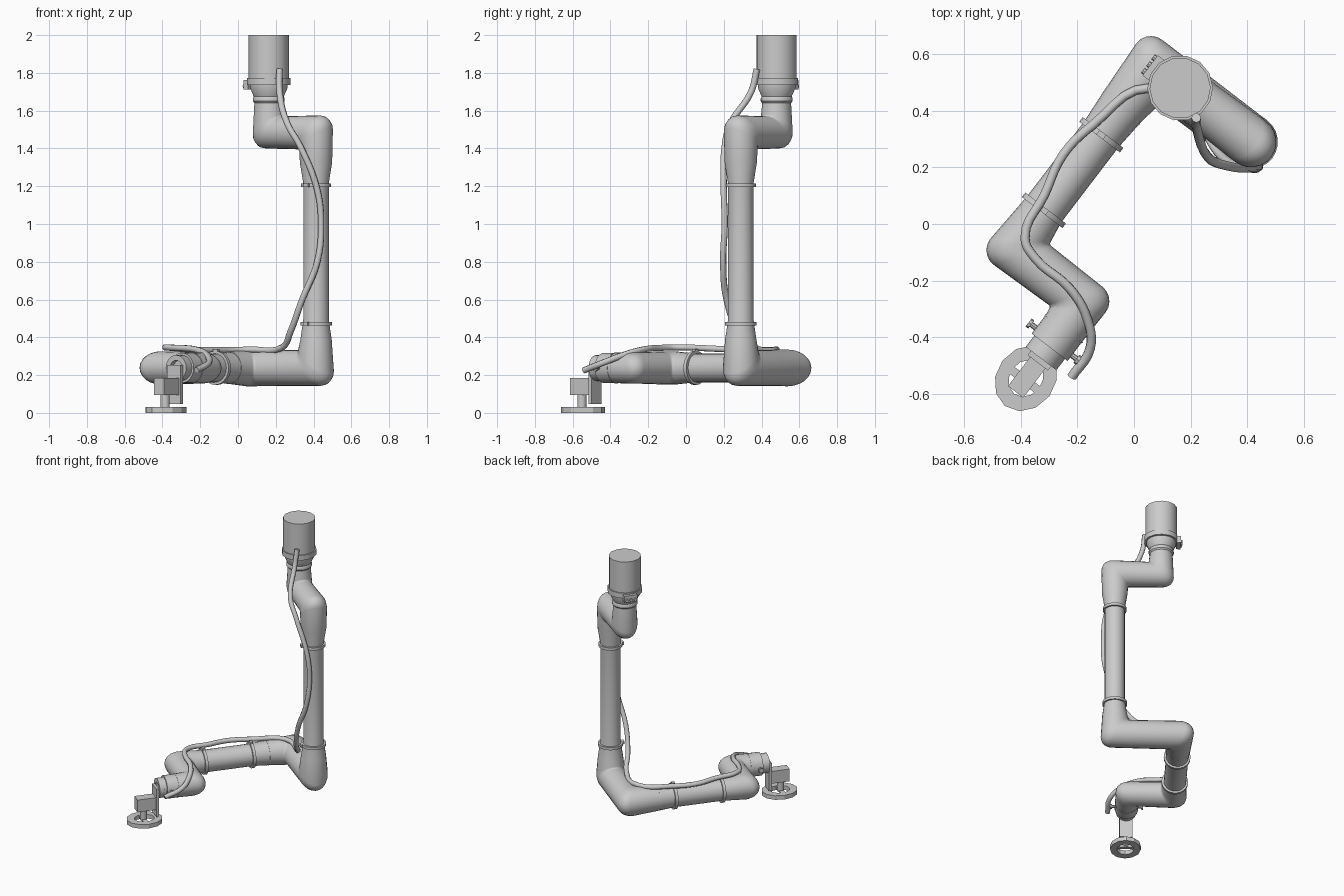
import bpy, bmesh, math
from mathutils import Vector as V, Matrix

if "Cube" in bpy.data.objects:
    bpy.data.objects.remove(bpy.data.objects["Cube"])

Z = V((0, 0, 1))
D1 = V((0.796, -0.605, 0)).normalized()     # along the offset links
D2 = V((-0.605, -0.796, 0)).normalized()    # along forearm and wrist
B = V((0.163, 0.480, 0))
S = V((0.413, 0.290, 0))
ELBOW = V((0.066, 0.554, 0.238))
WRIST1 = V((-0.424, -0.088, 0.238))
WRIST2 = V((-0.177, -0.276, 0.238))


def finish(name, bm, smooth=True):
    bmesh.ops.recalc_face_normals(bm, faces=bm.faces)
    me = bpy.data.meshes.new(name)
    bm.to_mesh(me)
    bm.free()
    ob = bpy.data.objects.new(name, me)
    bpy.context.collection.objects.link(ob)
    if smooth:
        bpy.ops.object.select_all(action='DESELECT')
        ob.select_set(True)
        bpy.context.view_layer.objects.active = ob
        bpy.ops.object.shade_smooth_by_angle(angle=math.radians(35))
    return ob


def skin(bm, rings, closed=False):
    vs = [[bm.verts.new(p) for p in r] for r in rings]
    n = len(vs[0])
    pairs = list(zip(vs, vs[1:])) + ([(vs[-1], vs[0])] if closed else [])
    for a, b in pairs:
        for i in range(n):
            j = (i + 1) % n
            bm.faces.new((a[i], a[j], b[j], b[i]))
    if not closed:
        bm.faces.new(vs[0])
        bm.faces.new(vs[-1][::-1])


def lathe(name, origin, axis, profile, n=24, closed=False, sx=1.0, smooth=True):
    """profile: (distance along axis, radius)"""
    u = D2 if abs(axis.z) > 0.5 else Z
    w = axis.cross(u)
    rings = [[origin + axis * t + (u * math.cos(k * math.tau / n) * sx + w * math.sin(k * math.tau / n)) * r
              for k in range(n)] for t, r in profile]
    bm = bmesh.new()
    skin(bm, rings, closed)
    return finish(name, bm, smooth)


def box(name, center, size):
    """size along D1, D2, Z"""
    bm = bmesh.new()
    bmesh.ops.create_cube(bm, size=1)
    rot = Matrix((D1, D2, Z)).transposed()
    for v in bm.verts:
        v.co = center + rot @ V([v.co[i] * size[i] for i in range(3)])
    return finish(name, bm, False)


# Jointed arm: one tube with filleted mitre corners
def arm(path, corner_r, mids, n=24):
    a = (path[1] - path[0]).normalized()
    u = D1.copy()
    w = a.cross(u)
    offs = [u * math.cos(k * math.tau / n) + w * math.sin(k * math.tau / n) for k in range(n)]
    rings = []
    for i in range(len(path) - 1):
        a = (path[i + 1] - path[i]).normalized()
        for t, r in mids[i]:
            rings.append([path[i] + a * t + o * r for o in offs])
        if i == len(path) - 2:
            break
        b = (path[i + 2] - path[i + 1]).normalized()
        c, r, side = path[i + 1], corner_r[i], a.cross(b)
        for s in range(6):
            phi = s * math.pi / 10
            ring = []
            for o in offs:
                k = -o.dot(b)
                f = 0.038 + 0.027 * k
                p = c + (a - b) * k * r + side * o.dot(side) * r
                ring.append(p - a * f * (1 - math.sin(phi)) + b * f * (1 - math.cos(phi)))
            rings.append(ring)
        offs = [a * -o.dot(b) + side * o.dot(side) for o in offs]
    bm = bmesh.new()
    skin(bm, rings)
    finish("jointed_arm", bm)


path = [B + Z * 1.75, B + Z * 1.485, S + Z * 1.485, S + Z * 0.238,
        ELBOW, WRIST1, WRIST2, WRIST2 + D2 * 0.22]
mids = [[(0, .1), (.03, .1), (.075, .08), (.085, .085), (.1, .085), (.11, .077)],
        [],
        [(.16, .086), (.27, .068), (.99, .068), (1.10, .084)],
        [],
        [(.17, .086), (.30, .076), (.63, .076)],
        [],
        [(.12, .08), (.2, .08), (.2, .068), (.22, .068)]]
arm(path, [.085, .09, .095, .097, .088, .083], mids)

# Base mount and its collar
lathe("base_mount", B + Z * 1.77, Z, [(0, .108), (.23, .108)], n=14)
lathe("base_collar", B + Z * 1.735, Z, [(0, .116), (.038, .116)], n=14)

# Connector block with plugs on the base
box("base_connector", B - D1 * .118 + Z * 1.738, (.03, .09, .05))
for k in (-1, 0, 1):
    lathe(f"base_plug_{k + 1}", B - D1 * .125 + D2 * .03 * k + Z * 1.73, -D1, [(0, .011), (.018, .011)], n=8)

# Cable collars with clips
for i, (c, ax, r, out) in enumerate([
        (S + Z * 1.205, Z, .08, D2), (S + Z * .472, Z, .084, D2),
        (ELBOW + D2 * .30, D2, .09, Z), (ELBOW + D2 * .635, D2, .09, Z)]):
    lathe(f"collar_{i}", c - ax * .01, ax, [(0, r), (.02, r)])
    box(f"clip_{i}", c + out * r, (.03, .02, .02))

# Thin seam rings at the joint covers
for i, (c, ax, r) in enumerate([(ELBOW + D2 * .185, D2, .0855), (WRIST2 + D2 * .115, D2, .0825)]):
    lathe(f"seam_{i}", c, ax, [(0, r), (.006, r)])

# Wrist flange ring and side plugs
lathe("wrist_flange", WRIST2 + D2 * .22, D2,
      [(0, .068), (.03, .068), (.03, .04), (0, .04)], closed=True)
for sgn in (-1, 1):
    p = WRIST2 + D2 * .175
    lathe("wrist_plug", p + D1 * sgn * .07, D1 * sgn, [(0, .01), (.03, .01), (.03, .018), (.042, .018)], n=8)

# Tool: hanging plate, block, post and ring foot
T = V((WRIST2.x, WRIST2.y, 0))
box("tool_plate", T + D2 * .259 + Z * .15, (.09, .02, .205))
box("tool_block", T + D2 * .333 + Z * .14, (.068, .13, .09))
lathe("tool_post", T + D2 * .345 + Z * .02, Z, [(0, .024), (.08, .024)], n=12)
box("tool_crossbar", T + D2 * .345 + Z * .022, (.14, .03, .014))
lathe("tool_ring", T + D2 * .338, Z,
      [(0, .104), (.03, .104), (.03, .058), (0, .058)], n=12, closed=True, sx=1.18, smooth=False)

# Cable running outside the arm
cu = bpy.data.curves.new("cable", 'CURVE')
cu.dimensions = '3D'
pts = [(.22, .375, 1.82), (.22, .345, 1.70), (.262, .235, 1.53), (.33, .205, 1.41), (.42, .2, 1.18),
       (.44, .205, 1.0), (.42, .197, .8), (.34, .215, .6), (.278, .28, .43), (.235, .36, .347),
       (.055, .48, .335), (-.145, .35, .332), (-.25, .245, .335), (-.315, .105, .342), (-.385, -.05, .347),
       (-.35, -.12, .345), (-.225, -.23, .335), (-.165, -.335, .305), (-.155, -.44, .265), (-.22, -.54, .225)]
sp = cu.splines.new('BEZIER')
sp.bezier_points.add(len(pts) - 1)
for bp, p in zip(sp.bezier_points, pts):
    bp.co = p
    bp.handle_left_type = bp.handle_right_type = 'AUTO'
sp.resolution_u = 5
cu.bevel_depth = .017
cu.bevel_resolution = 2
cu.use_fill_caps = True
bpy.context.collection.objects.link(bpy.data.objects.new("cable", cu))
